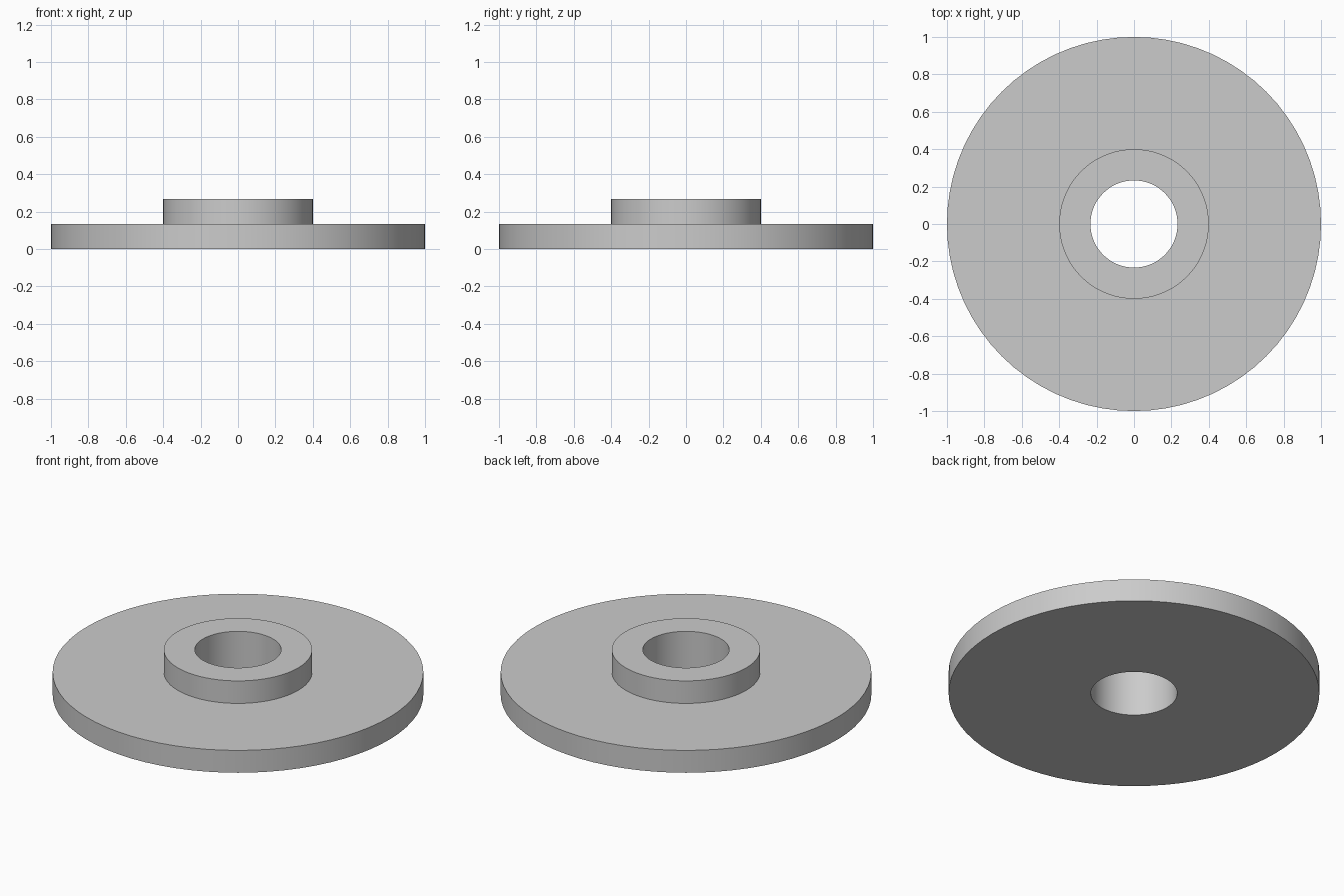
import bpy
import bmesh
from math import tau, radians
from mathutils import Vector

cube = bpy.data.objects.get("Cube")
if cube:
    bpy.data.objects.remove(cube)

# Dimensions
FLANGE_RADIUS, HUB_RADIUS, BORE_RADIUS = 1.0, 0.4, 0.233
FLANGE_TOP, HUB_TOP = 0.133, 0.267
SEGMENTS = 72

# Plain grey material
grey = bpy.data.materials.new("plain_grey")
grey.use_nodes = True
colour = (0.6, 0.6, 0.6, 1.0)
grey.diffuse_color = colour
grey.node_tree.nodes["Principled BSDF"].inputs["Base Color"].default_value = colour


def lathe(name, profile, material):
    """Revolve a closed (radius, height) profile around the z axis."""
    bm = bmesh.new()
    verts = [bm.verts.new((r, 0, z)) for r, z in profile]
    edges = [bm.edges.new((a, b)) for a, b in zip(verts, verts[1:] + verts[:1])]
    bmesh.ops.spin(bm, geom=verts + edges, cent=Vector(), axis=Vector((0, 0, 1)),
                   angle=tau, steps=SEGMENTS, use_merge=True)
    bmesh.ops.remove_doubles(bm, verts=bm.verts, dist=0.0001)
    bmesh.ops.recalc_face_normals(bm, faces=bm.faces)
    mesh = bpy.data.meshes.new(name)
    bm.to_mesh(mesh)
    bm.free()
    mesh.materials.append(material)
    obj = bpy.data.objects.new(name, mesh)
    bpy.context.collection.objects.link(obj)
    return obj


# Flange, raised hub and through bore in one turned piece
bushing = lathe("flanged_bushing", [
    (BORE_RADIUS, 0), (FLANGE_RADIUS, 0), (FLANGE_RADIUS, FLANGE_TOP),
    (HUB_RADIUS, FLANGE_TOP), (HUB_RADIUS, HUB_TOP), (BORE_RADIUS, HUB_TOP),
], grey)

# Smooth round walls with crisp rims
bpy.ops.object.select_all(action="DESELECT")
bushing.select_set(True)
bpy.context.view_layer.objects.active = bushing
bpy.ops.object.shade_smooth_by_angle(angle=radians(30))
